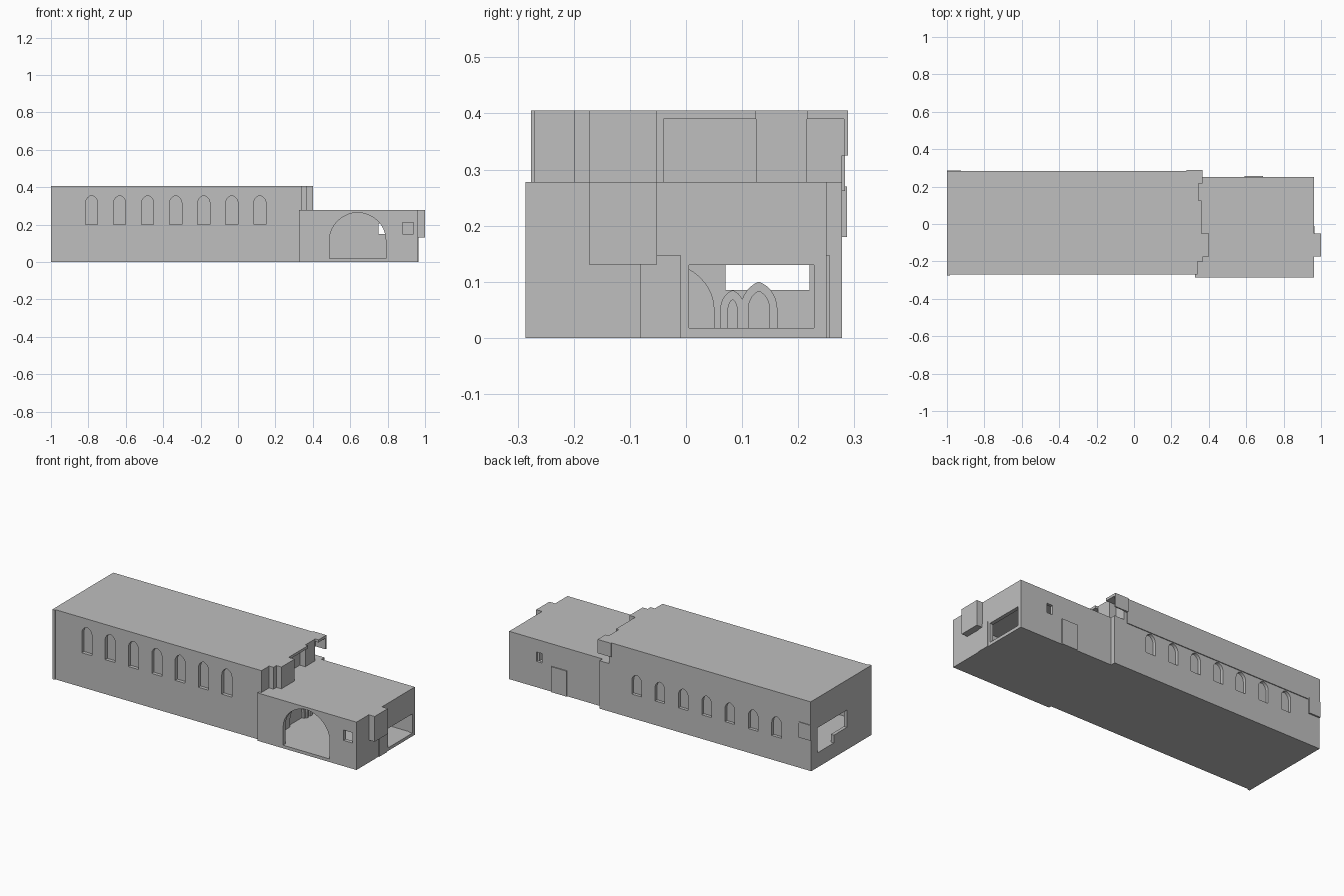
import bpy, bmesh
from math import sin, cos, pi

cube = bpy.data.objects.get("Cube")
if cube:
    bpy.data.objects.remove(cube, do_unlink=True)

stone = bpy.data.materials.new("pale_stone")
stone.use_nodes = True
stone.diffuse_color = (0.52, 0.52, 0.52, 1)
stone.node_tree.nodes["Principled BSDF"].inputs["Base Color"].default_value = (0.52, 0.52, 0.52, 1)


def finish(name, bm):
    bmesh.ops.recalc_face_normals(bm, faces=bm.faces)
    mesh = bpy.data.meshes.new(name)
    bm.to_mesh(mesh)
    bm.free()
    mesh.materials.append(stone)
    obj = bpy.data.objects.new(name, mesh)
    bpy.context.collection.objects.link(obj)
    return obj


def box(name, x, y, z):
    bm = bmesh.new()
    bmesh.ops.create_cube(bm, size=1)
    for v in bm.verts:
        for i, (lo, hi) in enumerate((x, y, z)):
            v.co[i] = (lo + hi) / 2 + v.co[i] * (hi - lo)
    return finish(name, bm)


def arch(name, axis, centre, width, bottom, apex, span, pointed=0.3, spring=None):
    """Arched prism running along axis (x or y) over span."""
    r = width / 2
    spring = apex - r * 1.25 if spring is None else spring
    big = r * (1 + pointed)
    half = []
    n = 8
    top = (big ** 2 - (big - r) ** 2) ** 0.5
    for i in range(n + 1):
        h = top * sin(pi / 2 * i / n)
        half.append(((big ** 2 - h ** 2) ** 0.5 - (big - r), spring + h * (apex - spring) / top))
    pts = [(r, bottom)] + half + [(-a, b) for a, b in reversed(half[:-1])] + [(-r, bottom)]
    bm = bmesh.new()
    verts = []
    for a, z in pts:
        co = (centre + a, span[0], z) if axis == "y" else (span[0], centre + a, z)
        verts.append(bm.verts.new(co))
    face = bm.faces.new(verts)
    out = bmesh.ops.extrude_face_region(bm, geom=[face])
    d = span[1] - span[0]
    move = (0, d, 0) if axis == "y" else (d, 0, 0)
    bmesh.ops.translate(bm, vec=move, verts=[g for g in out["geom"] if isinstance(g, bmesh.types.BMVert)])
    return finish(name, bm)


def carve(target, cutters):
    """Subtract cutters, bake the result and remove the cutters."""
    for c in cutters:
        c.hide_render = True
        m = target.modifiers.new("cut", "BOOLEAN")
        m.operation, m.solver, m.object = "DIFFERENCE", "EXACT", c
    bpy.context.view_layer.update()
    dg = bpy.context.evaluated_depsgraph_get()
    mesh = bpy.data.meshes.new_from_object(target.evaluated_get(dg))
    target.modifiers.clear()
    target.data = mesh
    for c in cutters:
        bpy.data.objects.remove(c, do_unlink=True)


# Long hall with windows, hollow inside
hall = box("hall", (-1, 0.362), (-0.27, 0.278), (0, 0.405))
cuts = [
    box("hall_room", (-0.98, 0.29), (-0.235, 0.245), (0.085, 0.385)),
    box("end_opening_upper", (-1.1, -0.9), (-0.05, 0.22), (0.13, 0.23)),
    box("end_opening_lower", (-1.1, -0.9), (0.07, 0.22), (0.085, 0.14)),
    box("passage", (0.2, 0.5), (0.07, 0.22), (0.085, 0.2)),
    box("front_corner_step", (0.34, 0.5), (-0.3, -0.2), (0.278, 0.5)),
    box("east_step", (0.345, 0.5), (0.125, 0.216), (0.278, 0.5)),
    box("east_recess", (0.31, 0.5), (-0.04, 0.125), (0.278, 0.39)),
    box("corner_recess", (0.3, 0.5), (0.216, 0.3), (0.278, 0.39)),
]
for i in range(7):
    cx = -0.783 + 0.15 * i
    cuts.append(arch("front_window", "y", cx, 0.065, 0.2, 0.355, (-0.3, -0.25)))
    cuts.append(arch("back_window", "y", cx + 0.006, 0.062, 0.14, 0.257, (0.26, 0.3)))
carve(hall, cuts)

# Hall trim
box("back_upper_band", (-1, 0.28), (0.27, 0.283), (0.262, 0.405))
box("back_corner_block", (-1, -0.925), (0.27, 0.287), (0.18, 0.27))
box("front_corner_strip", (-1, -0.985), (-0.276, -0.26), (0, 0.405))
box("east_pier", (0.35, 0.4), (-0.173, -0.052), (0.27, 0.405))
box("east_pier_flank", (0.35, 0.368), (-0.2, -0.17), (0.27, 0.405))
corner = box("roof_corner_block", (0.28, 0.366), (0.216, 0.289), (0.325, 0.405))
carve(corner, [box("corner_block_hollow", (0.3, 0.5), (0.21, 0.282), (0.32, 0.39))])

# Lower annex with an open room
annex = box("annex", (0.325, 0.962), (-0.286, 0.25), (0, 0.278))
cuts = [
    box("annex_room", (0.39, 0.94), (-0.265, 0.233), (0.018, 0.27)),
    arch("front_arch", "y", 0.64, 0.3, 0.018, 0.265, (-0.4, -0.2), 0.06, 0.12),
    box("front_small_window", (0.88, 0.938), (-0.4, -0.2), (0.15, 0.21)),
    box("back_small_window", (0.75, 0.787), (0.2, 0.3), (0.15, 0.205)),
    box("side_opening", (0.9, 1.1), (0.005, 0.228), (0.018, 0.13)),
    box("passage", (0.2, 0.5), (0.07, 0.22), (0.085, 0.2)),
    arch("back_niche", "y", 0.64, 0.12, 0.018, 0.14, (0.2, 0.239), 0.4, 0.05),
    arch("back_niche_inner", "y", 0.64, 0.09, 0.018, 0.122, (0.2, 0.246), 0.4, 0.05),
    arch("west_niche", "x", -0.015, 0.13, 0.018, 0.13, (0.375, 0.5), 0.4, 0.05),
]
carve(annex, cuts)

# Freestanding inner arch frames
for cy, w, top in ((0.083, 0.044, 0.085), (0.13, 0.066, 0.1)):
    frame = arch("inner_arch_frame", "x", cy, w, 0.018, top, (0.385, 0.4), 0.4, 0.05)
    carve(frame, [arch("frame_hole", "x", cy, w - 0.028, 0.01, top - 0.017, (0.3, 0.5), 0.4, 0.05)])

# Projecting box and door plates on the annex
box("east_wall_box", (0.95, 1.0), (-0.173, -0.052), (0.131, 0.278))
box("east_door_plate", (0.96, 0.966), (-0.082, -0.01), (0, 0.148))
box("back_door_plate", (0.59, 0.69), (0.249, 0.256), (0, 0.148))
